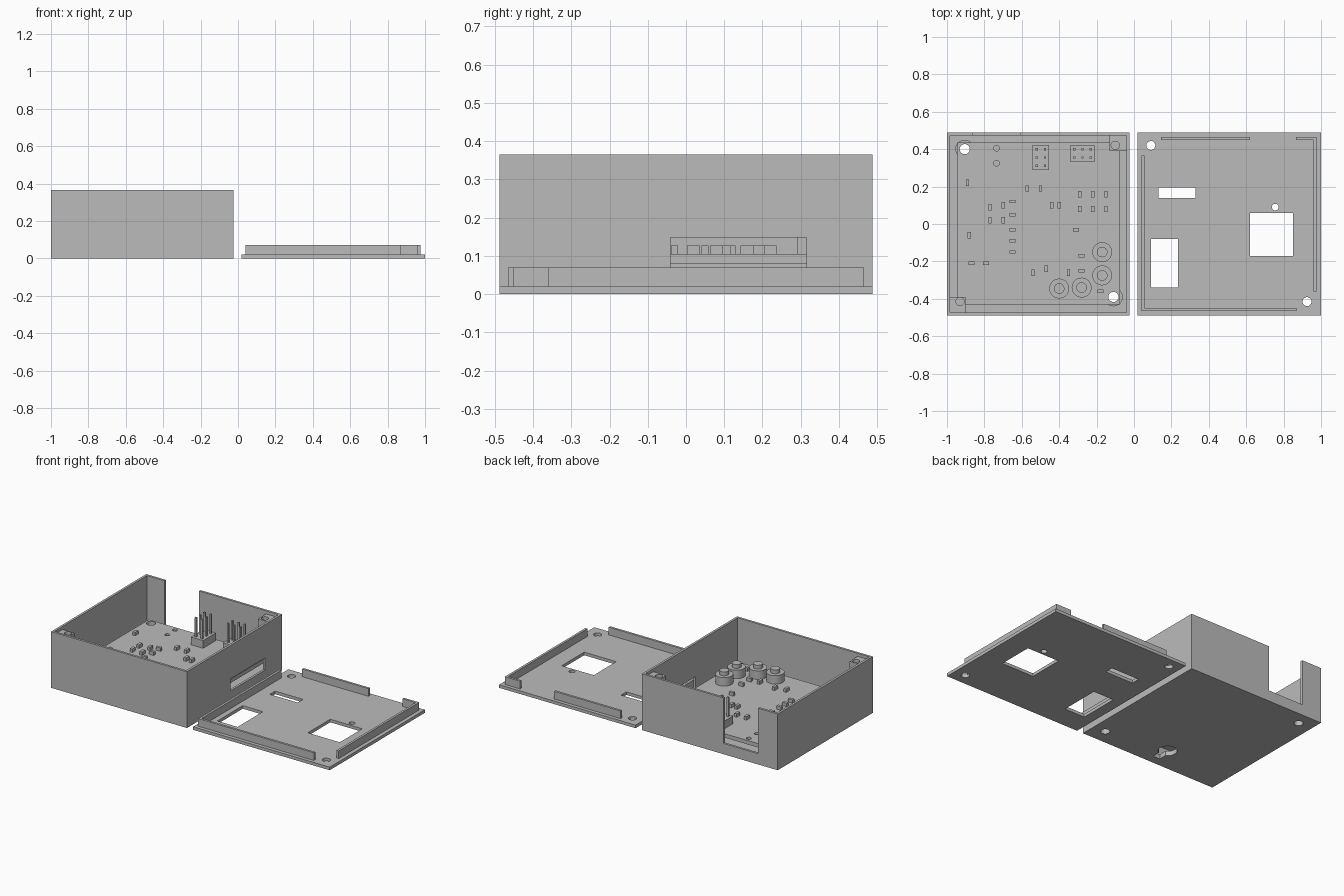
import bpy
import bmesh
import math
from mathutils import Matrix, Vector

default_cube = bpy.data.objects.get("Cube")
if default_cube:
    bpy.data.objects.remove(default_cube, do_unlink=True)

grey = bpy.data.materials.new("plain grey")
grey.use_nodes = True
grey.diffuse_color = (0.5, 0.5, 0.5, 1)
grey.node_tree.nodes["Principled BSDF"].inputs["Base Color"].default_value = grey.diffuse_color


def add_box(bm, x, y, z):
    """Box from three (low, high) ranges."""
    spans = (x, y, z)
    centre = Vector([(low + high) / 2 for low, high in spans])
    size = [high - low for low, high in spans]
    bmesh.ops.create_cube(bm, size=1, matrix=Matrix.Translation(centre) @ Matrix.Diagonal((*size, 1)))


def add_cylinder(bm, x, y, z, radius, sides=32):
    """Upright cylinder over a (low, high) height range."""
    low, high = z
    bmesh.ops.create_cone(bm, cap_ends=True, segments=sides, radius1=radius, radius2=radius,
                          depth=high - low, matrix=Matrix.Translation((x, y, (low + high) / 2)))


def make_object(name, bm, smooth=False):
    mesh = bpy.data.meshes.new(name)
    bm.to_mesh(mesh)
    bm.free()
    mesh.materials.append(grey)
    obj = bpy.data.objects.new(name, mesh)
    bpy.context.collection.objects.link(obj)
    if smooth:
        activate(obj)
        bpy.ops.object.shade_smooth_by_angle(angle=math.radians(30))
    return obj


def activate(obj):
    bpy.ops.object.select_all(action='DESELECT')
    obj.select_set(True)
    bpy.context.view_layer.objects.active = obj


def box_object(name, x, y, z):
    bm = bmesh.new()
    add_box(bm, x, y, z)
    return make_object(name, bm)


def cut(obj, add_shape, *args):
    """Subtract one primitive and discard the cutter."""
    bm = bmesh.new()
    add_shape(bm, *args)
    cutter = make_object("cutter", bm)
    cutter.hide_render = True
    activate(obj)
    modifier = obj.modifiers.new("cut", 'BOOLEAN')
    modifier.operation = 'DIFFERENCE'
    modifier.solver = 'EXACT'
    modifier.object = cutter
    bpy.ops.object.modifier_apply(modifier=modifier.name)
    bpy.data.objects.remove(cutter, do_unlink=True)


# Main dimensions
LEFT, RIGHT, DEPTH, HEIGHT = -1, -0.025, 0.488, 0.365
WALL, FLOOR = 0.015, 0.03
BOARD_LOW, BOARD_TOP = 0.08, 0.105
THROUGH = (-0.1, 0.2)
mount_holes = [(-0.905, 0.4), (-0.11, -0.39)]

# Open case: hollow, cable notch at the back, connector slot in the side
case = box_object("case", (LEFT, RIGHT), (-DEPTH, DEPTH), (0, HEIGHT))
cut(case, add_box, (LEFT + WALL, RIGHT - WALL), (WALL - DEPTH, DEPTH - WALL), (FLOOR, 1))
cut(case, add_box, (-0.86, -0.61), (0.45, 0.6), (0.07, 1))
cut(case, add_box, (-0.06, 0.01), (-0.04, 0.315), (0.07, 0.148))

# Keyhole for wall hanging
cut(case, add_cylinder, -0.53, -0.33, THROUGH, 0.055)
cut(case, add_box, (-0.555, -0.505), (-0.43, -0.33), THROUGH)

# Circuit board with holes
board = box_object("circuit_board", (-0.945, -0.075), (-0.43, 0.435), (BOARD_LOW, BOARD_TOP))
for y in (0.325, 0.405):
    cut(board, add_cylinder, -0.735, y, THROUGH, 0.015)

# Standoffs below the board, with screw holes through everything
for x, y in mount_holes:
    bm = bmesh.new()
    add_cylinder(bm, x, y, (FLOOR, BOARD_LOW), 0.05)
    standoff = make_object("standoff", bm)
    for part in (standoff, case, board):
        cut(part, add_cylinder, x, y, THROUGH, 0.027)

# Screw blocks in two opposite top corners
for side, x, y in ((-1, -0.93, -0.415), (1, -0.1, 0.42)):
    inner_x, inner_y = (-0.9, -0.39) if side < 0 else (-0.13, 0.39)
    outer_x = LEFT + WALL if side < 0 else RIGHT - WALL
    block = box_object("screw_block", sorted((inner_x, outer_x)),
                       sorted((inner_y, side * (DEPTH - WALL))), (0.27, 0.345))
    cut(block, add_cylinder, x, y, (0.29, 0.5), 0.022)

# Pin headers: a plastic base and square pins
def pin_header(x, y, columns, rows):
    pitch, pin = 0.044, 0.006
    half_x, half_y = columns * pitch / 2, rows * pitch / 2
    bm = bmesh.new()
    add_box(bm, (x - half_x, x + half_x), (y - half_y, y + half_y), (BOARD_TOP, 0.155))
    for column in range(columns):
        for row in range(rows):
            px = x + (column + 0.5) * pitch - half_x
            py = y + (row + 0.5) * pitch - half_y
            add_box(bm, (px - pin, px + pin), (py - pin, py + pin), (0.155, 0.28))
    make_object("pin_header", bm)


pin_header(-0.498, 0.356, 2, 3)
pin_header(-0.275, 0.377, 3, 2)

# Round push buttons
for x, y in ((-0.17, -0.15), (-0.17, -0.275), (-0.28, -0.34), (-0.4, -0.345)):
    bm = bmesh.new()
    add_cylinder(bm, x, y, (BOARD_TOP, 0.16), 0.053)
    add_cylinder(bm, x, y, (0.16, 0.185), 0.028)
    make_object("round_button", bm, smooth=True)

# Small chips, in hundredths: upright ones and sideways ones
upright = [(-89, 22), (-57, 19), (-50, 19), (-88, -6), (-54, -26), (-47, -24), (-35, -26)]
upright += [(x, 10) for x in (-70, -44, -40)] + [(x, 2) for x in (-77, -70)]
upright += [(x, y) for x in (-29, -22, -15) for y in (8, 16)] + [(-77, 9)]
sideways = [(-65, y) for y in (12, 5, -3, -9, -15)]
sideways += [(-31, -3), (-28, -17), (-28, -25), (-87, -21), (-79, -21), (-18, -36)]
bm = bmesh.new()
for places, half_x, half_y in ((upright, 0.009, 0.017), (sideways, 0.016, 0.009)):
    for x, y in places:
        x, y = x / 100, y / 100
        add_box(bm, (x - half_x, x + half_x), (y - half_y, y + half_y), (BOARD_TOP, 0.127))
make_object("small_chips", bm)

# Lid plate with display windows, a sensor hole and screw holes
lid = box_object("lid", (0.02, 1), (-DEPTH, DEPTH), (0, 0.02))
for x, y in (((0.13, 0.33), (0.14, 0.195)),
             ((0.62, 0.85), (-0.17, 0.06)),
             ((0.09, 0.235), (-0.34, -0.08))):
    cut(lid, add_box, x, y, THROUGH)
for x, y, radius in ((0.755, 0.09, 0.018), (0.09, 0.42, 0.024), (0.925, -0.415, 0.024)):
    cut(lid, add_cylinder, x, y, THROUGH, radius)

# Locating rails on the lid
front, back, rail = (-0.465, -0.45), (0.45, 0.465), (0.02, 0.07)
for name, x, y in (("front_rail", (0.04, 0.87), front),
                   ("left_rail", (0.04, 0.055), (-0.45, 0.365)),
                   ("back_rail", (0.145, 0.62), back),
                   ("right_rail", (0.96, 0.975), (-0.36, 0.465)),
                   ("corner_rail", (0.865, 0.96), back)):
    box_object(name, x, y, rail)
